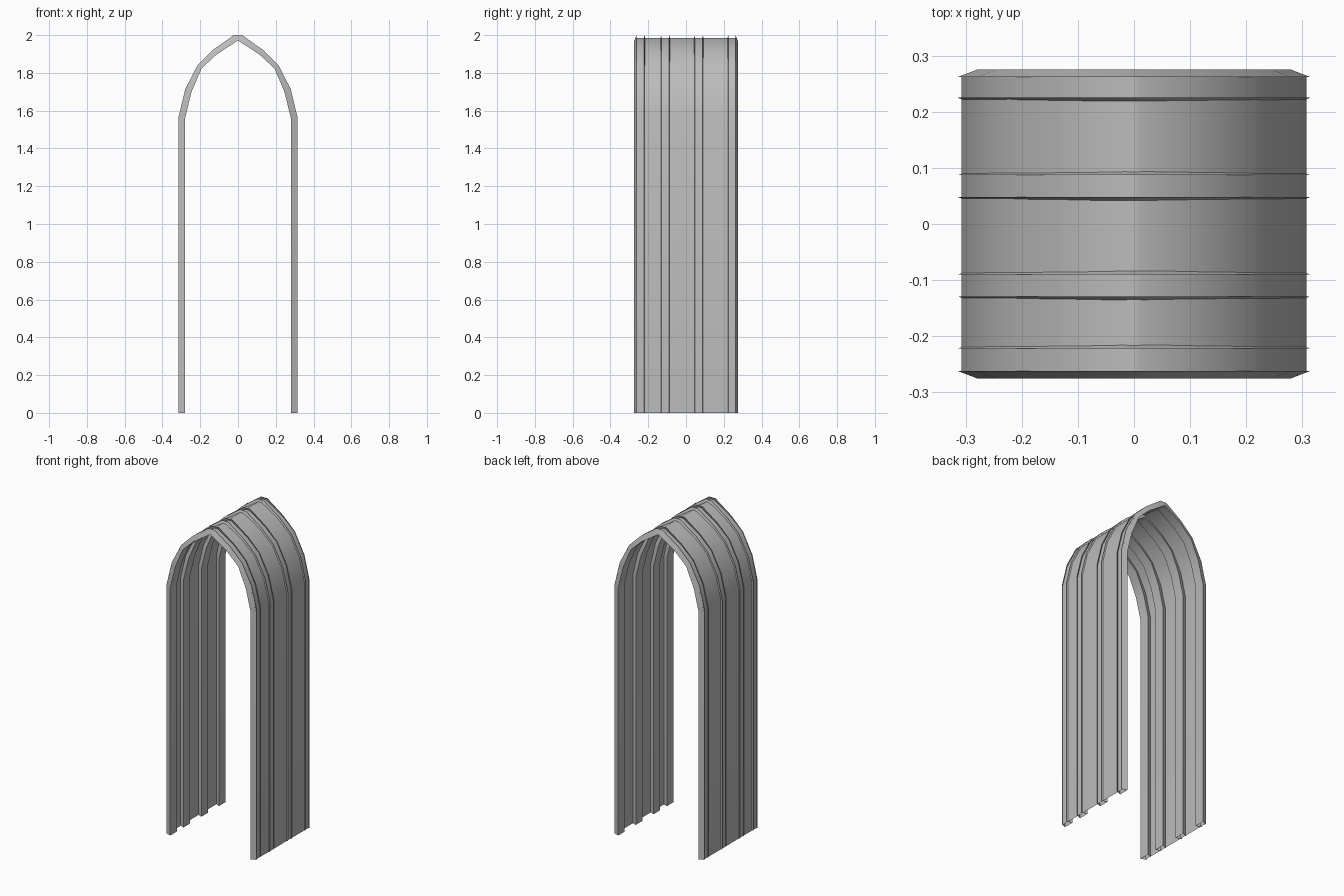
import bpy, math

cube = bpy.data.objects.get("Cube")
if cube:
    bpy.data.objects.remove(cube, do_unlink=True)

grey = bpy.data.materials.new("plain grey")
grey.use_nodes = True
colour = (0.5, 0.5, 0.5, 1)
grey.diffuse_color = colour
grey.node_tree.nodes["Principled BSDF"].inputs["Base Color"].default_value = colour

# Right half of each pointed arch, foot to crown
OUTER = [(0.314, 0), (0.314, 1.57), (0.279, 1.715), (0.213, 1.843), (0.132, 1.922), (0.022, 2.0)]
SHEET = [(0.307, 0), (0.307, 1.567), (0.272, 1.711), (0.208, 1.837), (0.127, 1.912), (0.012, 1.986)]
INNER = [(0.28, 0), (0.28, 1.56), (0.246, 1.70), (0.193, 1.823), (0.116, 1.895), (0.004, 1.969)]


def arch(half, y):
    """Full arch across the model at depth y."""
    return [(x, y, z) for x, z in half] + [(-x, y, z) for x, z in reversed(half)]


def loft(name, rows):
    """Skin a sheet through a series of arches."""
    n = len(rows[0])
    verts = [v for row in rows for v in row]
    faces = [(r * n + i, r * n + i + 1, (r + 1) * n + i + 1, (r + 1) * n + i)
             for r in range(len(rows) - 1) for i in range(n - 1)]
    mesh = bpy.data.meshes.new(name)
    mesh.from_pydata(verts, [], faces)
    mesh.materials.append(grey)
    obj = bpy.data.objects.new(name, mesh)
    bpy.context.collection.objects.link(obj)
    bpy.ops.object.select_all(action='DESELECT')
    obj.select_set(True)
    bpy.context.view_layer.objects.active = obj
    bpy.ops.object.shade_smooth_by_angle(angle=math.radians(40))
    return obj


# Vault sheet
loft("vault_sheet", [arch(SHEET, 0.265), arch(SHEET, -0.265)])

# Open channel ribs: wide inner face, sides leaning in to thin outer lips
FLARE = 0.013
RIBS = {"front_rib": (-0.262, -0.222), "front_middle_rib": (-0.129, -0.09),
        "back_middle_rib": (0.048, 0.087), "back_rib": (0.225, 0.262)}
for name, (y0, y1) in RIBS.items():
    loft(name, [arch(OUTER, y0), arch(INNER, y0 - FLARE),
                arch(INNER, y1 + FLARE), arch(OUTER, y1)])
